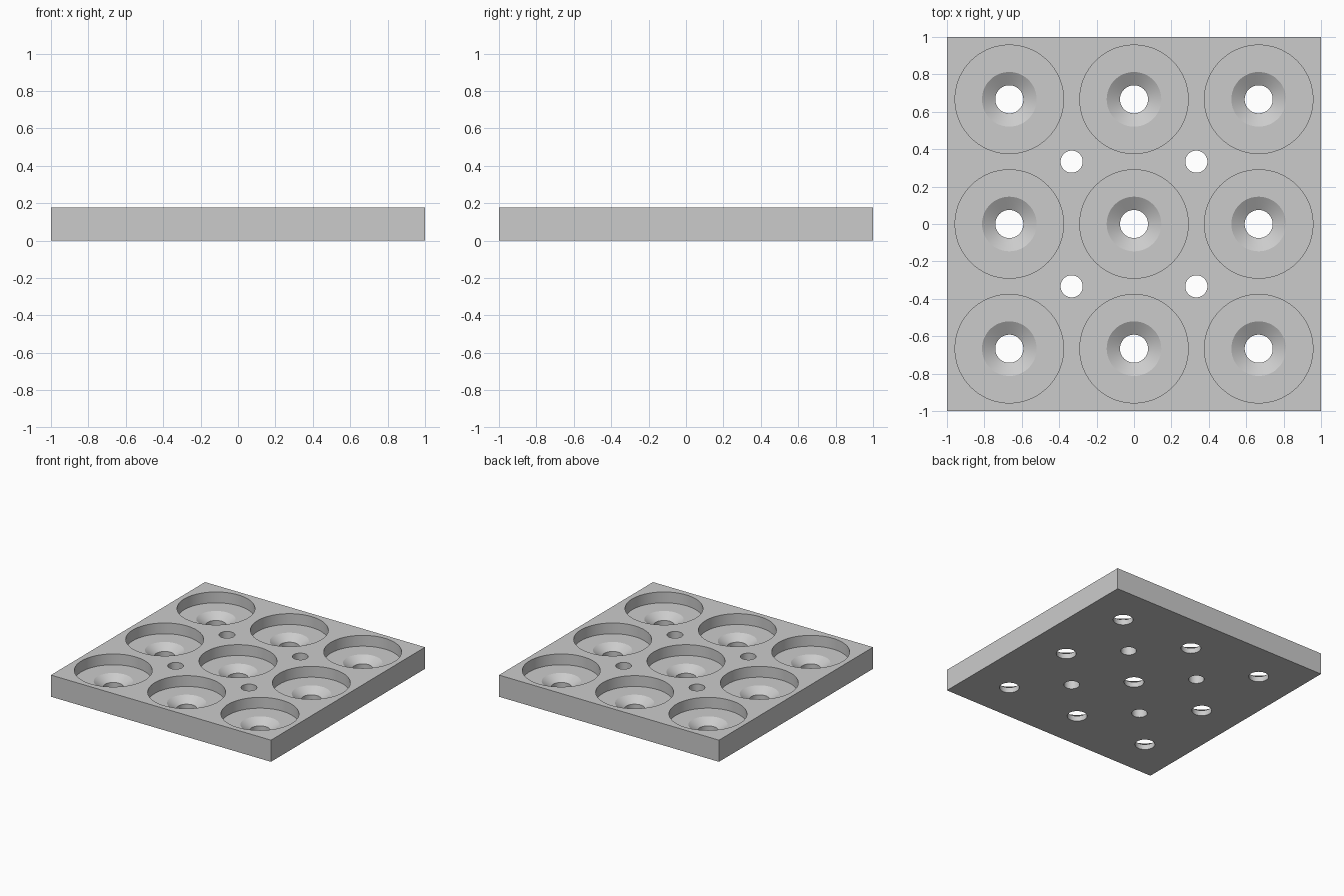
import bpy
import bmesh
from math import radians, sin, cos, tau

if "Cube" in bpy.data.objects:
    bpy.data.objects.remove(bpy.data.objects["Cube"], do_unlink=True)

HEIGHT = 0.178
PITCH = 2 / 3
SEGMENTS = 72

grey = bpy.data.materials.new("plain grey")
grey.use_nodes = True
grey.diffuse_color = (0.6, 0.6, 0.6, 1)
grey.node_tree.nodes["Principled BSDF"].inputs["Base Color"].default_value = (0.6, 0.6, 0.6, 1)


def add_object(name, bm):
    bmesh.ops.recalc_face_normals(bm, faces=bm.faces)
    mesh = bpy.data.meshes.new(name)
    bm.to_mesh(mesh)
    bm.free()
    mesh.materials.append(grey)
    obj = bpy.data.objects.new(name, mesh)
    bpy.context.collection.objects.link(obj)
    return obj


def add_lathe(bm, x, y, profile):
    """Closed solid turned around a vertical axis at x, y."""
    rings = [[bm.verts.new((x + r * cos(tau * i / SEGMENTS), y + r * sin(tau * i / SEGMENTS), z))
              for i in range(SEGMENTS)] for r, z in profile]
    for low, high in zip(rings, rings[1:]):
        for i in range(SEGMENTS):
            j = (i + 1) % SEGMENTS
            bm.faces.new((low[i], low[j], high[j], high[i]))
    bm.faces.new(rings[0])
    bm.faces.new(rings[-1])


# Square plate
bm = bmesh.new()
bmesh.ops.create_cube(bm, size=1)
for v in bm.verts:
    v.co = (v.co.x * 2, v.co.y * 2, (v.co.z + 0.5) * HEIGHT)
plate = add_object("tray_plate", bm)

# Round pockets with countersunk through holes, and small holes between them
pocket = [(0.075, -0.05), (0.075, 0.044), (0.146, 0.089), (0.29, 0.089), (0.29, 0.25)]
small_hole = [(0.059, -0.05), (0.059, 0.25)]
bm = bmesh.new()
for i in (-1, 0, 1):
    for j in (-1, 0, 1):
        add_lathe(bm, i * PITCH, j * PITCH, pocket)
for i in (-0.5, 0.5):
    for j in (-0.5, 0.5):
        add_lathe(bm, i * PITCH, j * PITCH, small_hole)
cutter = add_object("hole_cutter", bm)
cutter.hide_render = True

# Cut the plate and discard the cutter
cut = plate.modifiers.new("holes", "BOOLEAN")
cut.operation = "DIFFERENCE"
cut.solver = "EXACT"
cut.object = cutter
bpy.ops.object.select_all(action="DESELECT")
plate.select_set(True)
bpy.context.view_layer.objects.active = plate
bpy.ops.object.modifier_apply(modifier=cut.name)
bpy.data.objects.remove(cutter, do_unlink=True)
bpy.ops.object.shade_smooth_by_angle(angle=radians(20))
